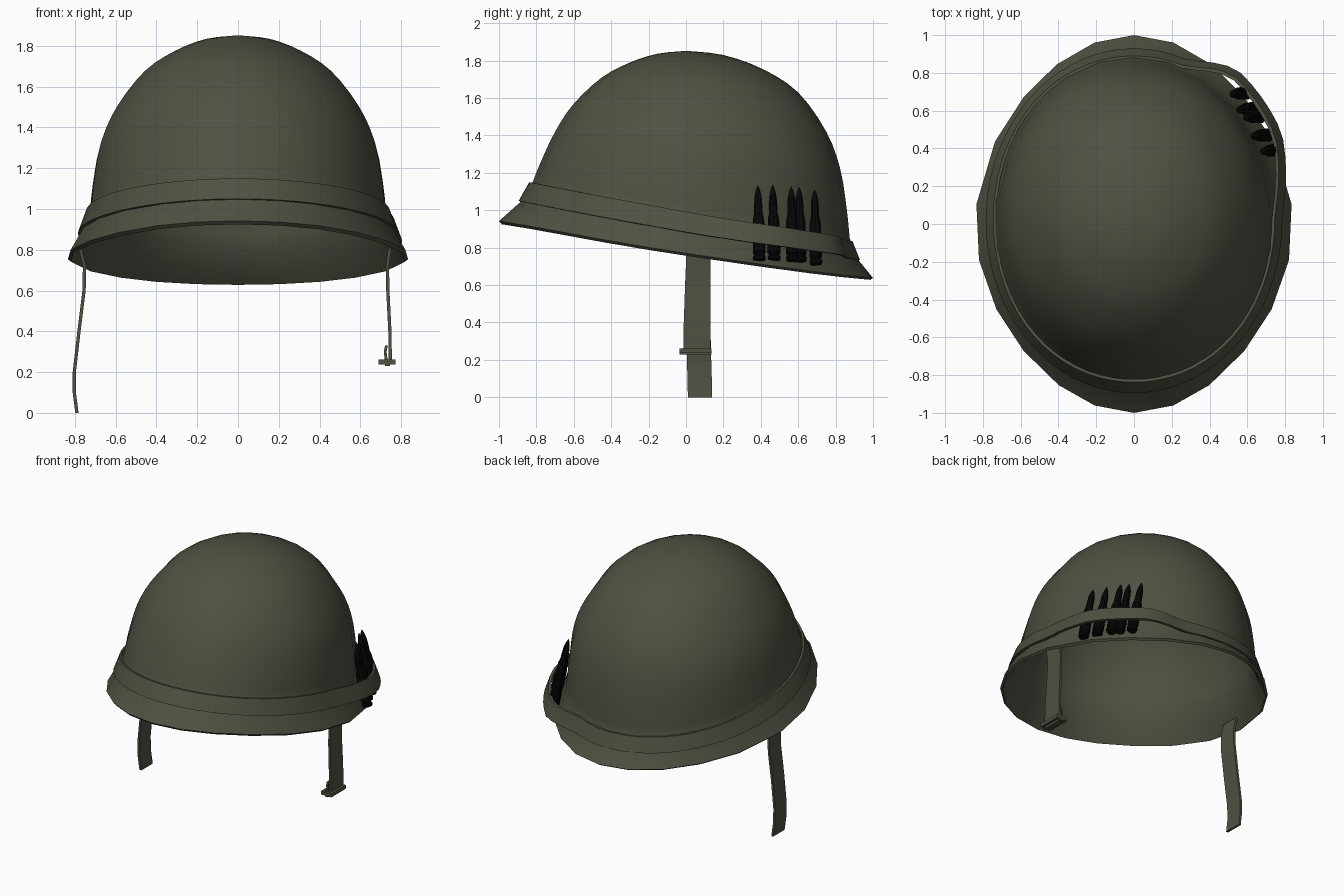
import bpy, bmesh, math
from mathutils import Vector

if "Cube" in bpy.data.objects:
    bpy.data.objects.remove(bpy.data.objects["Cube"])

def material(name, rgb):
    m = bpy.data.materials.new(name)
    m.diffuse_color = (*rgb, 1)
    m.use_nodes = True
    m.node_tree.nodes["Principled BSDF"].inputs["Base Color"].default_value = m.diffuse_color
    return m

OLIVE = material("olive_drab", (0.077, 0.082, 0.055))
BLACK = material("black_metal", (0.002, 0.002, 0.002))

def finish(name, bm, mat, angle=35):
    bmesh.ops.recalc_face_normals(bm, faces=bm.faces)
    me = bpy.data.meshes.new(name)
    bm.to_mesh(me)
    bm.free()
    me.materials.append(mat)
    ob = bpy.data.objects.new(name, me)
    bpy.context.collection.objects.link(ob)
    bpy.ops.object.select_all(action='DESELECT')
    ob.select_set(True)
    bpy.context.view_layer.objects.active = ob
    bpy.ops.object.shade_smooth_by_angle(angle=math.radians(angle))
    return ob

# Uneven facets of the shell, measured from the back (0) to the front (180)
HALF = [0, 14.5, 30, 46, 63.5, 84, 101, 117.5, 134, 151, 165.5, 180]
FACETS = HALF + [360 - a for a in reversed(HALF[1:-1])]
FINE = [a * 5 for a in range(72)]

def tilted_ring(bm, ring, angles, push=lambda a: 1):
    """Oval ring: front y, z, back y, z, half width, sag at the sides, diagonal pinch."""
    yf, zf, yb, zb, w, sag, pinch = ring
    out = []
    for a in angles:
        c, s = math.cos(math.radians(a)), math.sin(math.radians(a))
        p = push(a) * (1 - pinch * (2 * s * c) ** 2)
        y = (yf + yb) / 2 + (yb - yf) / 2 * c * p
        z = (zf + zb) / 2 + (zb - zf) / 2 * c - sag * s * s
        out.append(bm.verts.new((w * s * p, y, z)))
    return out

def bridge(bm, r0, r1):
    n = len(r0)
    for k in range(n):
        bm.faces.new((r0[k], r0[(k + 1) % n], r1[(k + 1) % n], r1[k]))

def cap(bm, ring, co):
    v = bm.verts.new(co)
    for k in range(len(ring)):
        bm.faces.new((ring[k], ring[(k + 1) % len(ring)], v))

def smooth_rings(keys):
    """Insert in-between rings with a Catmull-Rom spline."""
    out = []
    for i in range(len(keys) - 1):
        p = [keys[max(i - 1, 0)], keys[i], keys[i + 1], keys[min(i + 2, len(keys) - 1)]]
        for t in (0, 1 / 3, 2 / 3):
            out.append(tuple(0.5 * (2 * b + (c - a) * t + (2 * a - 5 * b + 4 * c - d) * t * t
                       + (3 * b - a - 3 * c + d) * t ** 3) for a, b, c, d in zip(*p)))
    return out

# Helmet shell: flared brim, then smoothly interpolated crown
brim = [(-1.00, 0.942, 1.00, 0.638, 0.84, 0.02, 0.033),
        (-0.89, 1.04, 0.925, 0.73, 0.775, 0.01, 0.005)]
crown = smooth_rings([
    (-0.82, 1.15, 0.875, 0.85, 0.73, 0, -0.005),
    (-0.78, 1.25, 0.86, 1.00, 0.717, 0, -0.005),
    (-0.70, 1.42, 0.825, 1.22, 0.68, 0, -0.005),
    (-0.60, 1.57, 0.75, 1.42, 0.60, 0, -0.005),
    (-0.45, 1.71, 0.60, 1.63, 0.465, 0, 0),
    (-0.30, 1.79, 0.41, 1.755, 0.315, 0, 0),
    (-0.15, 1.837, 0.20, 1.83, 0.16, 0, 0),
    (0, 1.852, 0, 1.852, 0, 0, 0)])
rings = brim + crown
T = 0.018
inner_rings = [(-0.985, 0.925, 0.985, 0.628, 0.825, 0.02, 0.033)] + [
    (yf + T * 1.2 if yf < -.1 else yf, zf - T * .7, yb - T * 1.2 if yb > .1 else yb,
     zb - T * .7, w - T if w > .1 else w, s, d) for yf, zf, yb, zb, w, s, d in rings[1:]]
bm = bmesh.new()
stacks = [[tilted_ring(bm, r, FACETS) for r in rs] for rs in (rings, inner_rings)]
for stack, top in zip(stacks, (1.852, 1.839)):
    for r0, r1 in zip(stack, stack[1:]):
        bridge(bm, r0, r1)
    cap(bm, stack[-1], (0, 0, top))
bridge(bm, stacks[0][0], stacks[1][0])
finish("helmet_shell", bm, OLIVE, 40)

# Elastic band, pulled outward where it holds the cartridges
def bulge(a):
    return 1 + 0.12 * max(0, min(1, (a - 22) / 16, (88 - a) / 25))

bm = bmesh.new()
loops = [tilted_ring(bm, r, FINE, bulge) for r in (
    (-0.875, 1.045, 0.91, 0.735, 0.765, 0.012, 0),
    (-0.895, 1.05, 0.93, 0.735, 0.785, 0.012, 0),
    (-0.838, 1.15, 0.89, 0.835, 0.745, 0.005, -0.01),
    (-0.822, 1.148, 0.872, 0.835, 0.730, 0.005, -0.01))]
for i in range(4):
    bridge(bm, loops[i], loops[(i + 1) % 4])
finish("helmet_band", bm, OLIVE, 40)

# Cartridges: lathed profile leaning inward
profile = [(0.0, 0.033), (0.018, 0.036), (0.024, 0.029), (0.032, 0.029), (0.04, 0.036),
           (0.22, 0.032), (0.255, 0.024), (0.30, 0.023), (0.345, 0.020), (0.385, 0.011)]
spots = [(0.764, 0.392, 0.735), (0.714, 0.472, 0.735), (0.674, 0.57, 0.73),
         (0.638, 0.612, 0.728), (0.602, 0.695, 0.712)]
axis = Vector((-0.23, -0.02, 1)).normalized()
turn = Vector((0, 0, 1)).rotation_difference(axis)
for i, spot in enumerate(spots):
    bm = bmesh.new()
    base = Vector(spot)
    stack = []
    for h, r in profile:
        stack.append([bm.verts.new(base + turn @ Vector((r * math.cos(k * math.pi / 5),
                      r * math.sin(k * math.pi / 5), h))) for k in range(10)])
    for r0, r1 in zip(stack, stack[1:]):
        bridge(bm, r0, r1)
    bm.faces.new(stack[0])
    cap(bm, stack[-1], base + turn @ Vector((0, 0, 0.41)))
    finish(f"cartridge_{i + 1}", bm, BLACK)

# Straps: flat ribbons following (x, z, y_min, y_max) points
def strap(name, pts, t=0.008):
    bm = bmesh.new()
    stack = [[bm.verts.new(c) for c in ((x - t, y0, z), (x + t, y0, z),
                                        (x + t, y1, z), (x - t, y1, z))]
             for x, z, y0, y1 in pts]
    for r0, r1 in zip(stack, stack[1:]):
        bridge(bm, r0, r1)
    bm.faces.new(stack[0])
    bm.faces.new(stack[-1])
    finish(name, bm, OLIVE)

strap("long_strap", [(-0.775, 0.81, 0, 0.13), (-0.753, 0.72, 0, 0.13), (-0.755, 0.60, 0, 0.13),
                     (-0.78, 0.40, 0.0, 0.13), (-0.803, 0.20, 0.005, 0.135),
                     (-0.803, 0.10, 0.008, 0.138), (-0.79, 0.0, 0.01, 0.14)])
strap("short_strap", [(0.745, 0.81, 0, 0.13), (0.733, 0.72, 0, 0.13), (0.735, 0.60, -0.005, 0.13),
                      (0.745, 0.40, -0.012, 0.13), (0.747, 0.25, -0.015, 0.13)])
strap("strap_fold", [(0.728, 0.33, -0.012, 0.128), (0.722, 0.30, -0.012, 0.128),
                     (0.728, 0.25, -0.012, 0.128)], 0.007)

# Buckle: rectangular frame of bars around the strap end
bm = bmesh.new()
def bar(x0, x1, y0, y1, z0, z1):
    for v in bmesh.ops.create_cube(bm, size=1)["verts"]:
        v.co = Vector((x0 if v.co.x < 0 else x1, y0 if v.co.y < 0 else y1,
                       z0 if v.co.z < 0 else z1))
for x in (0.69, 0.755):
    bar(x, x + 0.018, -0.035, 0.135, 0.237, 0.262)
for y in (-0.035, 0.117):
    bar(0.69, 0.773, y, y + 0.018, 0.237, 0.262)
bar(0.722, 0.745, -0.035, 0.135, 0.23, 0.25)
finish("strap_buckle", bm, OLIVE)
